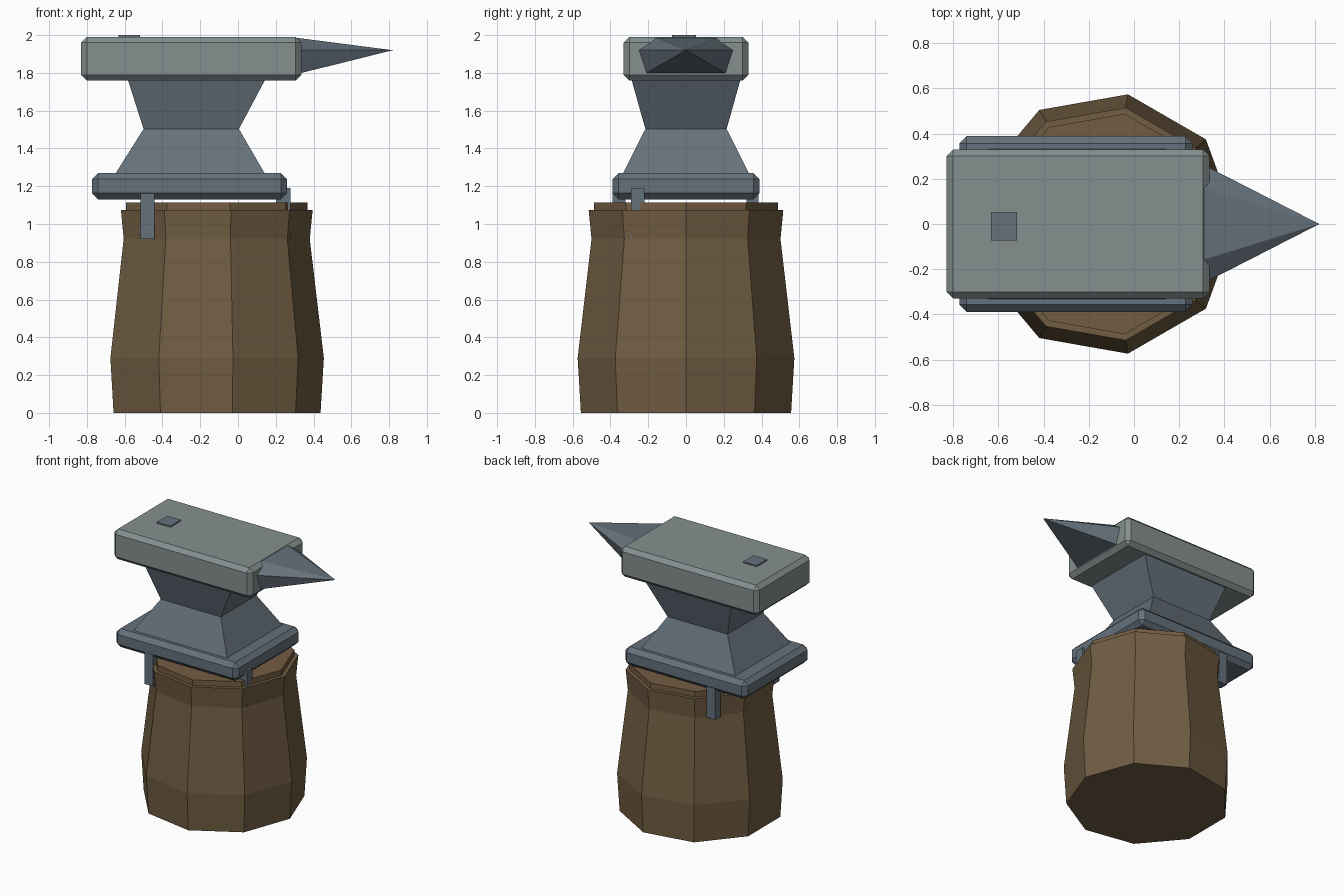
import bpy, bmesh, math

if "Cube" in bpy.data.objects:
    bpy.data.objects.remove(bpy.data.objects["Cube"])


def material(name, rgb):
    m = bpy.data.materials.new(name)
    m.diffuse_color = (*rgb, 1)
    m.use_nodes = True
    m.node_tree.nodes["Principled BSDF"].inputs["Base Color"].default_value = m.diffuse_color
    return m


FACE_STEEL = material("light_steel", (0.235, 0.275, 0.275))
STEEL = material("blue_steel", (0.13, 0.165, 0.20))
BARK = material("bark_brown", (0.165, 0.11, 0.055))
WOOD = material("cut_wood", (0.175, 0.108, 0.055))


def loft(name, rings, mat, bevel=0):
    """Join equal-length rings of points with quads and cap both ends."""
    bm = bmesh.new()
    loops = [[bm.verts.new(p) for p in ring] for ring in rings]
    n = len(loops[0])
    for a, b in zip(loops, loops[1:]):
        for i in range(n):
            j = (i + 1) % n
            bm.faces.new((a[i], a[j], b[j], b[i]))
    bm.faces.new(loops[0][::-1])
    bm.faces.new(loops[-1])
    bmesh.ops.recalc_face_normals(bm, faces=bm.faces)
    mesh = bpy.data.meshes.new(name)
    bm.to_mesh(mesh)
    bm.free()
    mesh.materials.append(mat)
    ob = bpy.data.objects.new(name, mesh)
    bpy.context.collection.objects.link(ob)
    if bevel:
        mod = ob.modifiers.new("chamfer", "BEVEL")
        mod.width = bevel
        mod.segments = 1
    return ob


def rect(x0, x1, y0, y1, z):
    return [(x0, y0, z), (x1, y0, z), (x1, y1, z), (x0, y1, z)]


def box(name, x, y, z, mat, bevel=0):
    return loft(name, [rect(*x, *y, z[0]), rect(*x, *y, z[1])], mat, bevel)


def nonagon(r, z, cx=-0.128):
    return [(cx + r * math.cos(math.tau * i / 9),
             r * math.sin(math.tau * i / 9), z) for i in range(9)]


# Wooden stump with a slightly inset cut top
loft("stump", [nonagon(0.565, 0), nonagon(0.5825, 0.29),
               nonagon(0.508, 0.92), nonagon(0.523, 1.073)], BARK)
loft("stump_top", [nonagon(0.495, 1.05), nonagon(0.495, 1.115)], WOOD)

# Anvil foot, waist and working face
box("foot", (-0.773, 0.26), (-0.39, 0.39), (1.13, 1.27), STEEL, 0.033)
loft("waist", [rect(-0.65, 0.143, -0.335, 0.335, 1.265),
               rect(-0.5, 0.005, -0.215, 0.215, 1.503),
               rect(-0.585, 0.147, -0.29, 0.29, 1.77)], STEEL)
box("face_block", (-0.83, 0.335), (-0.33, 0.33), (1.76, 1.99), FACE_STEEL, 0.03)

# Horn: six-sided spike
section = [(-0.22, 1.793), (0.22, 1.793), (0.262, 1.92),
           (0.158, 1.986), (-0.158, 1.986), (-0.262, 1.92)]
tip = (0.82, 0, 1.92)
horn = loft("horn", [[(0.308, y, z) for y, z in section],
                     [tip] * 6], STEEL)
bm = bmesh.new()
bm.from_mesh(horn.data)
bmesh.ops.remove_doubles(bm, verts=bm.verts, dist=1e-4)
bm.to_mesh(horn.data)
bm.free()

# Square tool socket on the working face
box("tool_socket", (-0.633, -0.518), (-0.073, 0.053), (1.985, 2.0), STEEL)

# Clamps holding the foot to the stump
for name, x, y in (("front_clamp", (-0.515, -0.443), (-0.389, -0.32)),
                   ("back_clamp", (-0.515, -0.443), (0.32, 0.385)),
                   ("side_clamp", (0.2, 0.277), (-0.29, -0.22))):
    box(name, x, y, (0.92, 1.19), STEEL)
